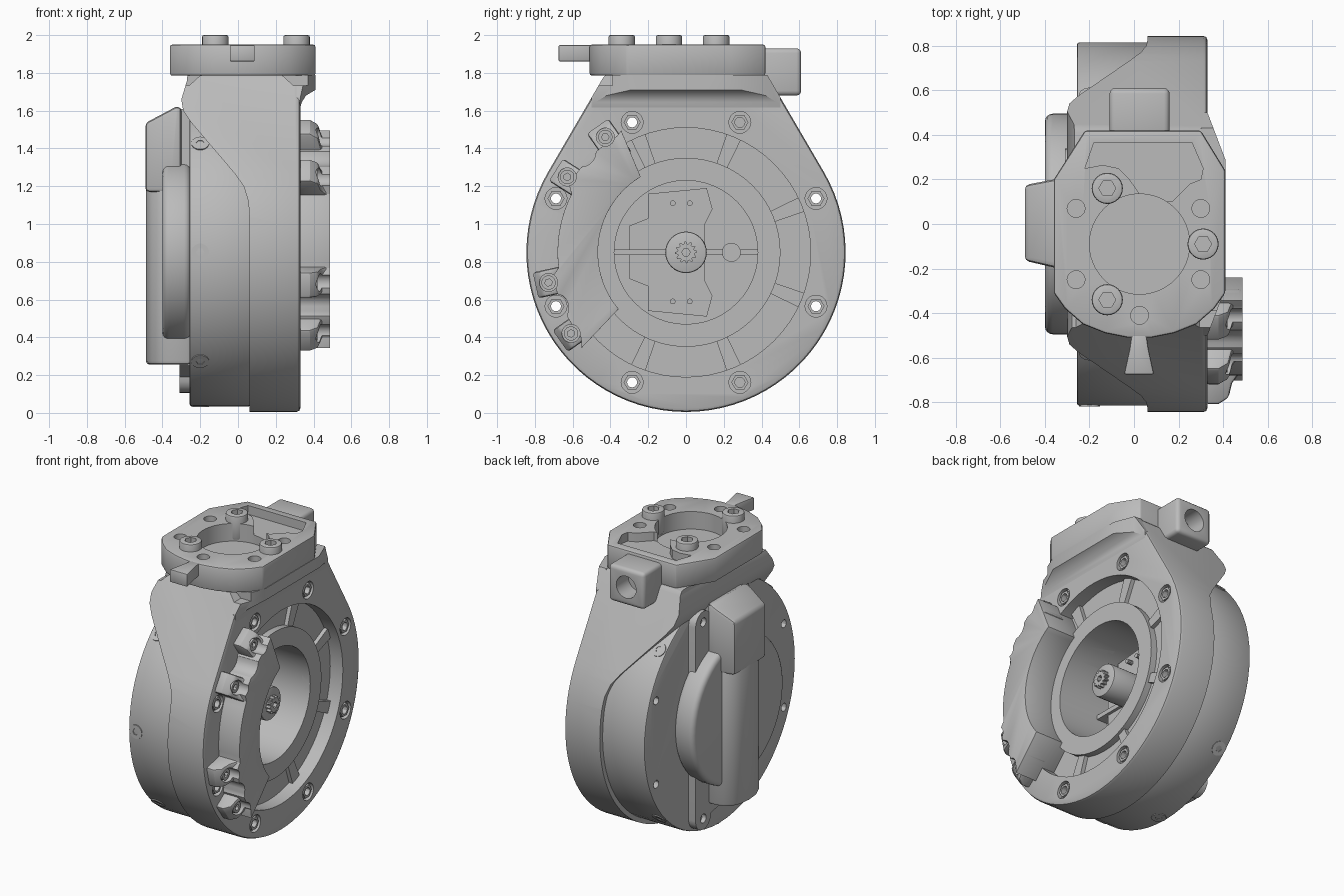
import bpy, bmesh, math
from mathutils import Vector, Matrix

if "Cube" in bpy.data.objects:
    bpy.data.objects.remove(bpy.data.objects["Cube"])

CZ = 0.85  # height of the drum axis
metal = bpy.data.materials.new("grey_metal")
metal.diffuse_color = (0.5, 0.5, 0.5, 1)
metal.use_nodes = True
metal.node_tree.nodes["Principled BSDF"].inputs["Base Color"].default_value = metal.diffuse_color


def make(name, bm):
    bmesh.ops.recalc_face_normals(bm, faces=bm.faces)
    me = bpy.data.meshes.new(name)
    bm.to_mesh(me)
    bm.free()
    ob = bpy.data.objects.new(name, me)
    bpy.context.collection.objects.link(ob)
    me.materials.append(metal)
    return ob


def prism(name, pts, axis, a, b):
    """Extrude a 2D outline along an axis from a to b."""
    put = {"x": lambda p: (a, p[0], p[1]), "y": lambda p: (p[0], a, p[1]),
           "z": lambda p: (p[0], p[1], a)}[axis]
    bm = bmesh.new()
    face = bm.faces.new([bm.verts.new(put(p)) for p in pts])
    new = bmesh.ops.extrude_face_region(bm, geom=[face])["geom"]
    off = Vector([(b - a) * (axis == k) for k in "xyz"])
    bmesh.ops.translate(bm, vec=off, verts=[v for v in new if isinstance(v, bmesh.types.BMVert)])
    return make(name, bm)


def arc(r, a0, a1, n, c=(0, CZ)):
    return [(c[0] + r * math.cos(math.radians(a0 + (a1 - a0) * i / n)),
             c[1] + r * math.sin(math.radians(a0 + (a1 - a0) * i / n))) for i in range(n + 1)]


def disc(name, c, r, axis, a, b, n=24):
    return prism(name, arc(r, 0, 360 - 360 / n, n - 1, c), axis, a, b)


def rect(u0, u1, v0, v1):
    return [(u0, v0), (u1, v0), (u1, v1), (u0, v1)]


def apply(ob, mod):
    bpy.context.view_layer.objects.active = ob
    bpy.ops.object.modifier_apply(modifier=mod.name)


def boolean(ob, tools, op="DIFFERENCE"):
    for t in tools:
        m = ob.modifiers.new("bool", "BOOLEAN")
        m.operation, m.object, m.solver = op, t, "EXACT"
        apply(ob, m)
        bpy.data.objects.remove(t)
    return ob


def bevel(ob, w, seg=2):
    m = ob.modifiers.new("bevel", "BEVEL")
    m.width, m.segments, m.limit_method, m.angle_limit = w, seg, "ANGLE", math.radians(35)
    apply(ob, m)
    return ob


def polar(r, deg):
    t = math.radians(deg)
    return (r * math.cos(t), CZ + r * math.sin(t))


def bolt_holes():
    return [disc("cut", polar(0.745, 22.5 + 45 * i), 0.027, "x", -0.5, 0.6, 12) for i in range(8)]


def notches():
    """Dovetail undercuts at the front of the neck."""
    return [prism("cut", p, "y", -1, -0.39) for p in
            ([(-0.26, 1.732), (-0.185, 1.8), (-0.4, 1.8), (-0.4, 1.732)],
             [(0.295, 1.732), (0.5, 1.732), (0.5, 1.8), (0.22, 1.8)])]


# Main housing: teardrop outline trimmed by the sweeping front outline
teardrop = [(-0.43, 1.79)] + arc(0.845, 149.8, 390.2, 56) + [(0.43, 1.79)]
housing = bevel(prism("housing", teardrop, "x", -0.5, 0.33), 0.02)
sweep = [(0.6, -0.1), (0.6, 1.9), (-0.26, 1.9), (-0.27, 1.76), (-0.3, 1.66), (-0.29, 1.6),
         (-0.25, 1.54), (-0.02, 1.27), (0.03, 1.2), (0.055, 1.12), (0.06, 1.04), (0.06, -0.1)]
boolean(housing, [prism("cut", sweep, "y", -1, 1)], "INTERSECT")
boolean(housing, [disc("cut", (0, CZ), 0.66, "x", 0.235, 0.6, 64),
                  disc("cut", (0, CZ), 0.38, "x", -0.1, 0.6, 48)]
        + [disc("cut", polar(0.745, 22.5 + 45 * i), 0.058, "x", 0.3, 0.6, 20) for i in range(8)]
        + bolt_holes() + notches())

# Left drum cover
cover = bevel(disc("drum_cover", (0, CZ), 0.815, "x", -0.257, 0.07, 64), 0.012)
boolean(cover, [disc("cut", (0, CZ), 0.38, "x", -0.1, 0.6, 48)] + bolt_holes())

# Hex bushings in the eight housing holes
for i in range(8):
    c = polar(0.745, 22.5 + 45 * i)
    boolean(disc("bushing", c, 0.045, "x", 0.28, 0.325, 6), [disc("cut", c, 0.027, "x", 0, 1, 12)])

# Lip swelling out of the neck on the right
lip = prism("neck_lip", [(0.3, 1.61), (0.328, 1.61), (0.338, 1.645), (0.36, 1.68), (0.41, 1.71),
                         (0.41, 1.795), (0.3, 1.795)], "y", -0.6, 0.6)
boolean(lip, [prism("cut", [(0.1, -0.5), (0.33, -0.5), (0.41, -0.29), (0.41, 0.29), (0.33, 0.5),
                            (0.1, 0.5)], "z", 1, 2),
              prism("cut", teardrop, "x", 0, 1)], "INTERSECT")
boolean(lip, notches())

# Inner ring, radial ribs and hub inside the drum
ring = disc("inner_ring", (0, CZ), 0.5, "x", 0.22, 0.28, 64)
boolean(ring, [disc("cut", (0, CZ), 0.38, "x", 0, 1, 48)])
for i in range(8):
    a = 22.5 + 45 * i
    prism("radial_rib", [polar(0.49, a - 3.5), polar(0.665, a - 3.5), polar(0.665, a + 3.5),
                         polar(0.49, a + 3.5)], "x", 0.22, 0.262)
prism("inner_plate", [(-0.2, 0.54), (0.11, 0.51), (0.14, 0.62), (0.1, 0.7), (0.1, 1.0), (0.14, 1.08),
                      (0.11, 1.19), (-0.2, 1.16), (-0.2, 1.03), (-0.3, 0.99), (-0.3, 0.71),
                      (-0.2, 0.67)], "x", -0.11, -0.04)
for s in (-1, 1):
    prism("inner_rib", rect(s * 0.24 - 0.14, s * 0.24 + 0.14, 0.835, 0.865), "x", -0.11, -0.02)
    for y in (-0.07, 0.02):
        disc("inner_pin", (y, CZ + s * 0.26), 0.015, "x", -0.05, 0.0, 10)
disc("inner_boss", (0.24, CZ), 0.05, "x", -0.11, 0.0, 20)
hub = bevel(disc("hub", (0, CZ), 0.11, "x", -0.11, 0.25, 32), 0.01)
teeth = [polar(0.058 if k % 4 < 2 else 0.045, k * 7.5) for k in range(48)]
boolean(prism("splined_shaft", teeth, "x", 0.2, 0.28), [disc("cut", (0, CZ), 0.022, "x", 0.23, 1, 6)])

# Clamp on the right face: wider at both ends, with sloping lugs
outer = [polar(0.73, 118)] + arc(0.715, 121, 150, 8) + arc(0.68, 153, 187, 9) \
    + arc(0.715, 190, 219, 8) + [polar(0.75, 222.5)]
clamp = prism("clamp_plate", outer + arc(0.466, 220, 121, 24), "x", 0.22, 0.488)
# Scallops around the two housing holes and between the lugs
boolean(clamp, [disc("cut", polar(0.745, a), 0.065, "x", 0.2, 0.6, 20) for a in (157.5, 202.5)]
        + [disc("cut", polar(0.77, a), 0.08, "x", 0.2, 0.6, 20) for a in (136.3, 203.8)])
bevel(clamp, 0.008)
for deg in (125, 147.6, 192.4, 215.2):
    rot = Matrix.Translation((0, 0, CZ)) @ Matrix.Rotation(math.radians(deg), 4, "X")
    lug = prism("clamp_lug", [(0.32, 0.6), (0.32, 0.815), (0.38, 0.815), (0.425, 0.785), (0.44, 0.72),
                              (0.46, 0.69), (0.485, 0.67), (0.485, 0.6)], "z", -0.07, 0.07)
    bevel(lug, 0.015)
    pit = disc("cut", (0.745, 0), 0.048, "x", 0.39, 0.6, 20)
    boolean(lug, [pit])
    lug.data.transform(rot)
    clear = disc("cut", (0.745, 0), 0.048, "x", 0.39, 0.6, 20)
    clear.data.transform(rot)
    boolean(clamp, [clear])
    screw = disc("lug_screw", (0.745, 0), 0.038, "x", 0.33, 0.42, 16)
    boolean(screw, [disc("cut", (0.745, 0), 0.02, "x", 0.4, 0.6, 6)])
    screw.data.transform(rot)

# Radial screws around the drum cover
for i in (1, 3, 4, 5, 6, 7):
    rot = Matrix.Translation((0, 0, CZ)) @ Matrix.Rotation(math.radians(45 * i), 4, "X")
    s = disc("cover_screw", (-0.2, 0), 0.047, "y", 0.78, 0.819, 20)
    boolean(s, [disc("cut", (-0.2, 0), 0.022, "y", 0.8, 0.9, 6)])
    s.data.transform(rot)

# Left side: mounting strip, round bulge and upright motor pod
strip = prism("back_strip", [(-0.17, 0.25), (0.17, 0.19)] + arc(0.085, 180, 360, 10, (0.255, 0.19))
              + arc(0.085, 0, 180, 10, (0.255, 1.51)) + [(0.17, 1.61), (-0.17, 1.61)], "x", -0.31, -0.25)
boolean(strip, [disc("cut", (0.255, z), 0.03, "x", -0.4, -0.28, 16) for z in (0.18, 1.52)])
bevel(disc("round_bulge", (0, CZ), 0.495, "x", -0.4, -0.25, 56), 0.035, 4)
pod = prism("motor_pod", [(-0.25, -0.19), (-0.36, -0.19), (-0.41, -0.175), (-0.455, -0.14),
                          (-0.48, -0.08), (-0.488, 0.01), (-0.48, 0.09), (-0.455, 0.145),
                          (-0.41, 0.18), (-0.36, 0.195), (-0.25, 0.195)], "z", 0.255, 1.3)
bevel(pod, 0.02)
cap = prism("pod_cap", [(-0.3, -0.195), (-0.36, -0.195), (-0.49, -0.165), (-0.49, 0.175), (-0.36, 0.2),
                        (-0.3, 0.2)], "z", 1.17, 1.8)
boolean(cap, [prism("cut", [(-0.6, 1), (-0.2, 1), (-0.2, 1.62), (-0.33, 1.62), (-0.49, 1.535),
                            (-0.6, 1.47)], "y", -1, 1)], "INTERSECT")
bevel(cap, 0.02)

# Top flange with bore, pocket and bolt holes
outline = [(-0.36, 0.2), (-0.22, 0.42), (0.3, 0.42), (0.41, 0.24), (0.41, -0.31), (0.36, -0.38),
           (0.28, -0.45), (0.18, -0.49), (0.08, -0.51), (-0.03, -0.51), (-0.13, -0.49), (-0.23, -0.45),
           (-0.31, -0.38), (-0.36, -0.31)]
flange = bevel(prism("top_flange", outline, "z", 1.785, 1.95), 0.012)
pocket = [(-0.22, 0.25), (-0.18, 0.365), (0.26, 0.365), (0.31, 0.25), (0.3, 0.2), (0.25, 0.18),
          (0.17, 0.1), (0.05, 0.1), (-0.02, 0.2), (-0.07, 0.25), (-0.14, 0.265)]
boolean(flange, [disc("cut", (0.025, -0.09), 0.225, "z", 1.83, 2.1, 48),
                 prism("cut", pocket, "z", 1.89, 2.1)]
        + [disc("cut", p, 0.04, "z", 1.85, 2.1, 20) for p in
           ((-0.26, 0.07), (-0.26, -0.25), (0.3, 0.07), (0.3, -0.25), (0.025, -0.41))])
bevel(prism("flange_tab", [(0.055, -0.49), (0.065, -0.56), (0.09, -0.675), (-0.045, -0.675),
                           (-0.02, -0.56), (-0.01, -0.49)], "z", 1.86, 1.948), 0.008)

# Three socket screws on the flange
for c in ((-0.12, 0.16), (0.31, -0.09), (-0.12, -0.34)):
    s = bevel(disc("flange_screw", c, 0.07, "z", 1.84, 2.0, 24), 0.01)
    boolean(s, [disc("cut", c, 0.038, "z", 1.95, 2.1, 6)])

# Connector block at the back with a round port
block = bevel(prism("connector_block", rect(-0.11, 0.16, 1.68, 1.93), "y", 0.38, 0.61), 0.025, 3)
boolean(block, [disc("cut", (0.025, 1.805), 0.075, "y", 0.48, 0.8, 28)])

for ob in bpy.data.objects:
    ob.select_set(True)
bpy.ops.object.shade_smooth_by_angle(angle=math.radians(30))
